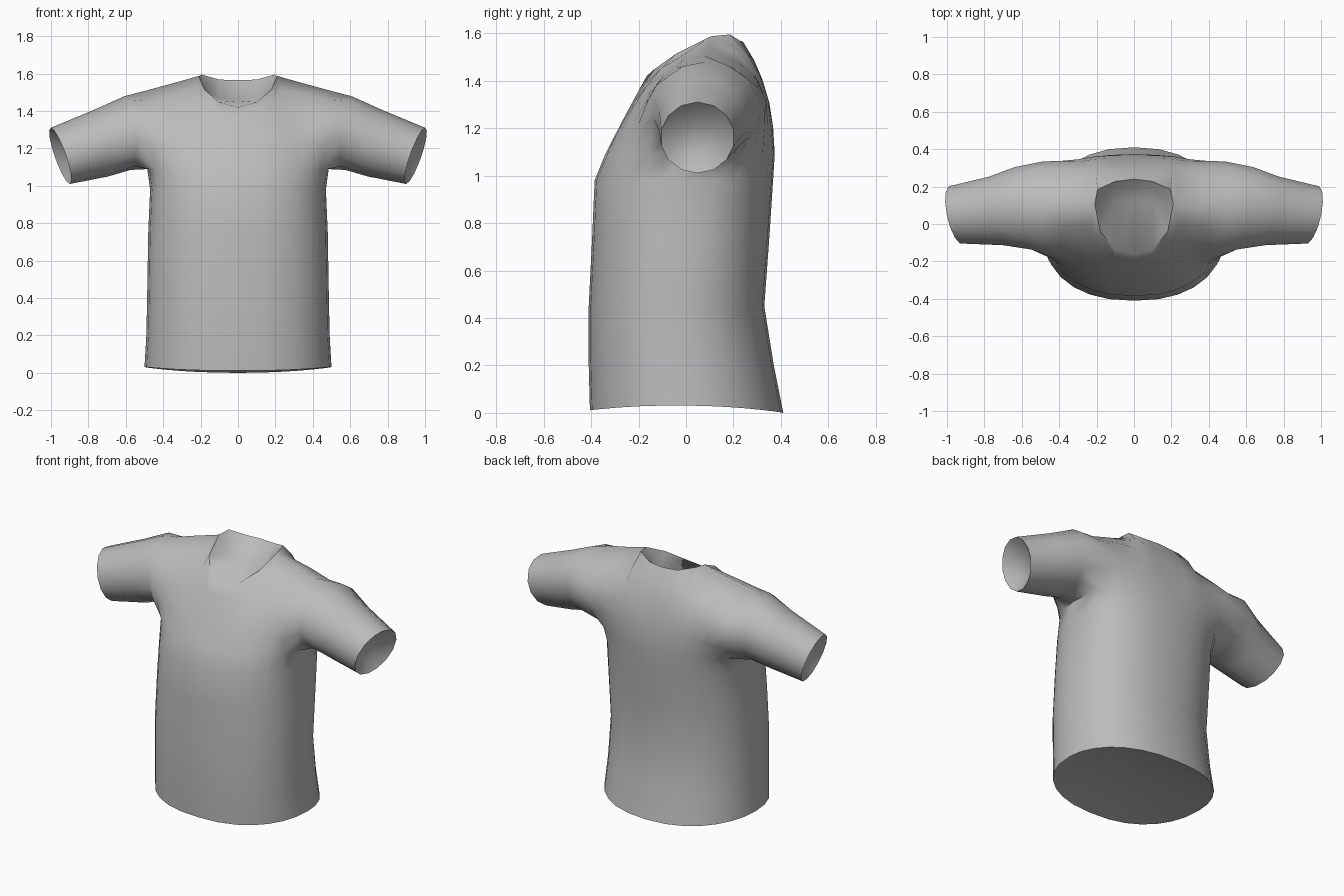
import bpy, bmesh, math
from mathutils import Vector

if "Cube" in bpy.data.objects:
    bpy.data.objects.remove(bpy.data.objects["Cube"])

N = 14          # segments from front centre to back centre (half body)
ROWS = 5        # rows from armpit to shoulder

bm = bmesh.new()


def vert(p):
    return bm.verts.new(p)


def strip(a, b, closed=False):
    """Bridge two equal rows of vertices, dropping repeated corners."""
    n = len(a)
    for i in range(n if closed else n - 1):
        j = (i + 1) % n
        quad = []
        for v in (a[i], a[j], b[j], b[i]):
            if v not in quad:
                quad.append(v)
        if len(quad) > 2:
            bm.faces.new(quad)


def spow(v, e):
    return math.copysign(abs(v) ** e, v)


# Lower body: half rings (height, half width, front y, back y, back roundness)
levels = [(0.0, 0.50, -0.405, 0.41, 1.0), (0.2, 0.49, -0.41, 0.37, 0.95),
          (0.45, 0.485, -0.41, 0.33, 0.9), (0.75, 0.48, -0.395, 0.352, 0.83),
          (0.98, 0.47, -0.385, 0.367, 0.72), (1.09, 0.485, -0.34, 0.374, 0.63)]
rings = []
for z, w, front, back, e in levels:
    ring = []
    for i in range(N + 1):
        a = math.pi * i / N
        x = 0.0 if i in (0, N) else w * math.sin(a) ** 0.87
        y = (front + back) / 2 - (back - front) / 2 * spow(math.cos(a), 0.88 if i < N / 2 else e)
        hem = 0.025 * math.sin(a) ** 2 + 0.012 * (1 - i / N) if z == 0 else 0
        ring.append(vert((x, y, z + hem)))
    rings.append(ring)
for a, b in zip(rings, rings[1:]):
    strip(a, b)

# Shallow hollow of the hem
inner = [vert((v.co.x * 0.5, v.co.y * 0.5, 0.05)) for v in rings[0]]
strip(rings[0], inner)
bm.faces.new(inner)

# Neckline and shoulder seam, shared by the front and back panels
seam = [vert(p) for p in ((0.21, 0.105, 1.587), (0.36, 0.095, 1.545), (0.5, 0.075, 1.507))]
neck_front = [vert(p) for p in ((0, -0.165, 1.42), (0.1, -0.135, 1.447), (0.18, -0.04, 1.515))]
neck_back = [vert(p) for p in ((0, 0.24, 1.565), (0.1, 0.228, 1.568), (0.195, 0.185, 1.595))]
under = rings[-1]


def panel(base, top, controls):
    """Curved panel from the chest ring up to the neckline and shoulder."""
    rows = [base]
    for r in range(1, ROWS):
        t = r / ROWS
        rows.append([vert(p.co * (1 - t) ** 2 + Vector(c) * 2 * t * (1 - t) + q.co * t * t)
                     for p, c, q in zip(base, controls, top)])
    rows.append(top)
    for a, b in zip(rows, rows[1:]):
        strip(a, b)
    return [row[-1] for row in rows]


arm_front = panel(under[:6], neck_front + seam,
                  [(0, -0.25, 1.27), (0.11, -0.24, 1.29), (0.2, -0.22, 1.36),
                   (0.28, -0.19, 1.42), (0.38, -0.20, 1.43), (0.47, -0.26, 1.39)])
arm_back = panel(under[:8:-1], neck_back + seam,
                 [(0, 0.37, 1.38), (0.12, 0.38, 1.38), (0.22, 0.395, 1.40),
                  (0.28, 0.42, 1.42), (0.40, 0.46, 1.40), (0.52, 0.50, 1.36)])

# Hollow of the neck opening
floor = [vert(p) for p in ((0, 0.12, 1.455), (0.1, 0.115, 1.465), (0.175, 0.09, 1.54))] + [seam[0]]
strip(neck_back + [seam[0]], floor)
strip(floor, neck_front + [seam[0]])

# Sleeve: rings (x, front y, back y, bottom z, top z, lean)
loop = arm_front + arm_back[-2::-1] + [under[8], under[7], under[6]]
count = len(loop)
sleeve = [(0.59, -0.142, 0.31, 1.085, 1.48, 0.08),
          (0.73, -0.118, 0.258, 1.05, 1.408, 0.2),
          (0.95, -0.108, 0.205, 1.01, 1.31, 0.34)]
for x, y0, y1, z0, z1, lean in sleeve:
    ring = []
    for i in range(count):
        a = math.radians(90 + (ROWS - i) * 360 / count)
        dy, dz = (y1 - y0) / 2 * math.cos(a), (z1 - z0) / 2 * math.sin(a)
        ring.append(vert((x + lean * dz + 0.2 * dy, (y0 + y1) / 2 + dy, (z0 + z1) / 2 + dz)))
    strip(loop, ring, True)
    loop = ring

# Shallow hollow of the cuff
centre = Vector((0.95, 0.05, 1.16))
inner = [vert(centre.lerp(v.co, 0.45) + Vector((-0.06, 0, 0.01))) for v in loop]
strip(loop, inner, True)
bm.faces.new(inner)

mesh = bpy.data.meshes.new("shirt")
bm.to_mesh(mesh)
bm.free()
shirt = bpy.data.objects.new("shirt", mesh)
bpy.context.collection.objects.link(shirt)
bpy.context.view_layer.objects.active = shirt
shirt.select_set(True)

# Mirror to the other side
mod = shirt.modifiers.new("mirror", 'MIRROR')
mod.use_clip = True
mod.merge_threshold = 0.001
bpy.ops.object.modifier_apply(modifier=mod.name)
bm = bmesh.new()
bm.from_mesh(mesh)
bmesh.ops.recalc_face_normals(bm, faces=bm.faces)
bm.to_mesh(mesh)
bm.free()

# Plain grey cloth
grey = bpy.data.materials.new("grey cloth")
grey.diffuse_color = (0.5, 0.5, 0.5, 1)
grey.use_nodes = True
grey.node_tree.nodes["Principled BSDF"].inputs["Base Color"].default_value = grey.diffuse_color
mesh.materials.append(grey)
bpy.ops.object.shade_smooth_by_angle(angle=math.radians(60))
